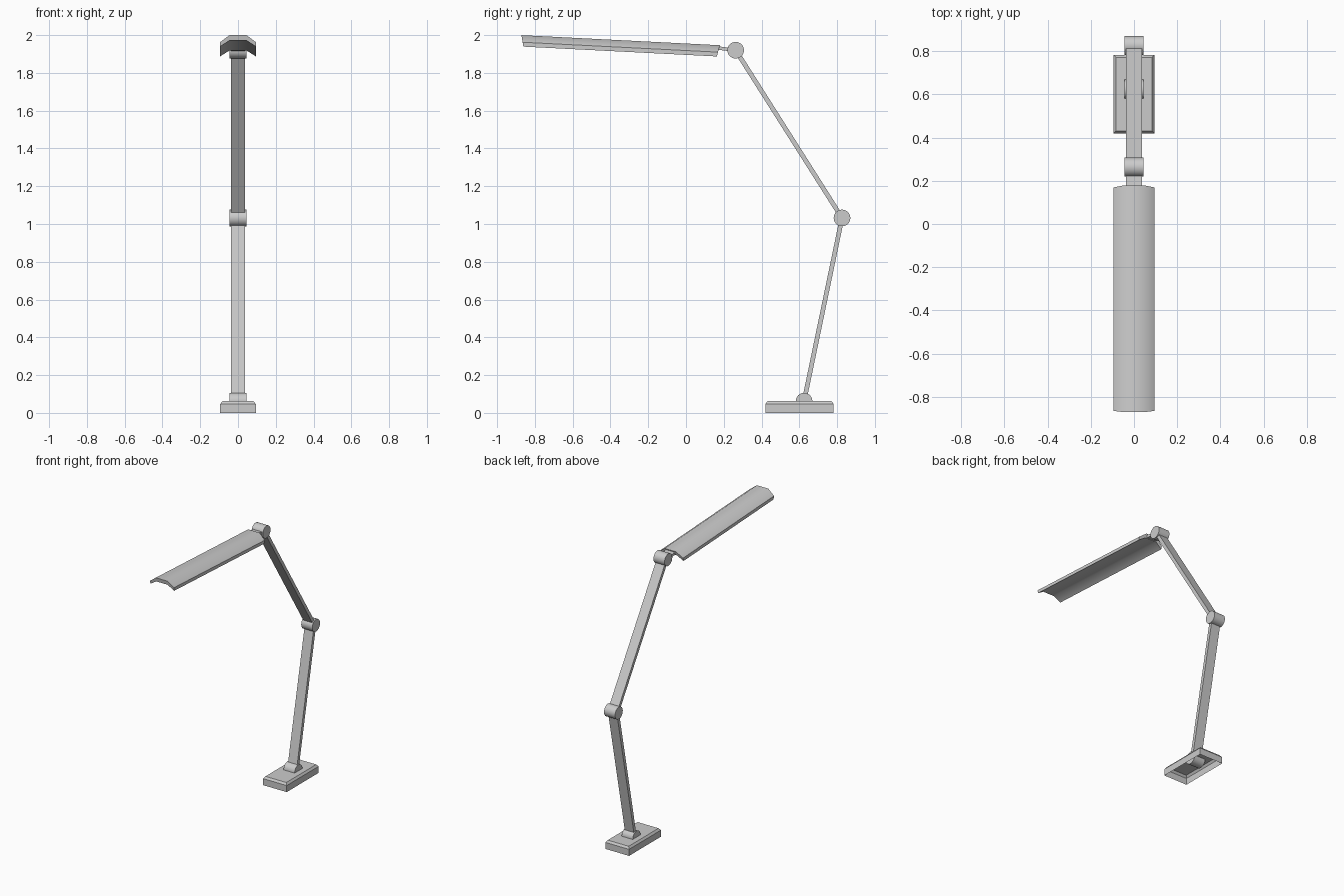
import bpy, bmesh, math
from mathutils import Vector, Matrix

if "Cube" in bpy.data.objects:
    bpy.data.objects.remove(bpy.data.objects["Cube"])

def finish(name, bm, angle=45):
    bmesh.ops.recalc_face_normals(bm, faces=bm.faces[:])
    me = bpy.data.meshes.new(name)
    bm.to_mesh(me)
    bm.free()
    ob = bpy.data.objects.new(name, me)
    bpy.context.collection.objects.link(ob)
    bpy.ops.object.select_all(action='DESELECT')
    ob.select_set(True)
    bpy.context.view_layer.objects.active = ob
    bpy.ops.object.shade_smooth_by_angle(angle=math.radians(angle))
    return ob

def bar(name, p, q, width, thick):
    """Flat bar between two (y, z) points."""
    a, b = Vector((0, *p)), Vector((0, *q))
    d = b - a
    bm = bmesh.new()
    m = (Matrix.Translation((a + b) / 2)
         @ Matrix.Rotation(math.atan2(d.z, d.y), 4, 'X')
         @ Matrix.Diagonal((width, d.length, thick, 1)))
    bmesh.ops.create_cube(bm, size=1, matrix=m)
    return finish(name, bm, 30)

def joint(name, p, r=0.044, width=0.088):
    """Hinge cylinder along x at a (y, z) point."""
    bm = bmesh.new()
    m = Matrix.Translation((0, *p)) @ Matrix.Rotation(math.pi / 2, 4, 'Y')
    bmesh.ops.create_cone(bm, cap_ends=True, segments=32, radius1=r, radius2=r,
                          depth=width, matrix=m)
    return finish(name, bm)

def loft(name, rings, cap_first, angle):
    """Skin closed rings; always caps the last ring."""
    bm = bmesh.new()
    vs = [[bm.verts.new(c) for c in ring] for ring in rings]
    n = len(vs[0])
    for r, s in zip(vs, vs[1:]):
        for i in range(n):
            j = (i + 1) % n
            bm.faces.new((r[i], r[j], s[j], s[i]))
    bm.faces.new(vs[-1])
    if cap_first:
        bm.faces.new(vs[0][::-1])
    return finish(name, bm, angle)

# Base: chamfered cover, open underneath
def rect(inset, z):
    x, y = 0.094 - inset, 0.181 - inset
    return [(sx * x, 0.601 + sy * y, z)
            for sx, sy in ((-1, -1), (1, -1), (1, 1), (-1, 1))]
loft("base", [rect(0, 0), rect(0, 0.047), rect(0.011, 0.062)], False, 20)

# Hinges and arms
foot, elbow, wrist = (0.625, 0.062), (0.826, 1.032), (0.263, 1.92)
joint("base_joint", foot)
joint("elbow_joint", elbow)
joint("head_joint", wrist)
bar("lower_arm", foot, elbow, 0.072, 0.024)
bar("upper_arm", elbow, wrist, 0.072, 0.024)
bar("head_neck", wrist, (0.165, 1.932), 0.072, 0.018)

# Lamp head: bent strip with slanted ends, tilted up towards the front
section = [(-0.095, -0.06), (-0.095, -0.037), (-0.045, 0), (0.045, 0),
           (0.095, -0.037), (0.095, -0.06), (0.045, -0.028), (-0.045, -0.028)]
rings = [[(x, s * (0.526 + 0.22 * z), z) for x, z in section] for s in (-1, 1)]
head = loft("lamp_head", rings, True, 45)
head.location = (0, -0.346, 1.973)
head.rotation_euler.x = math.radians(-2.9)
